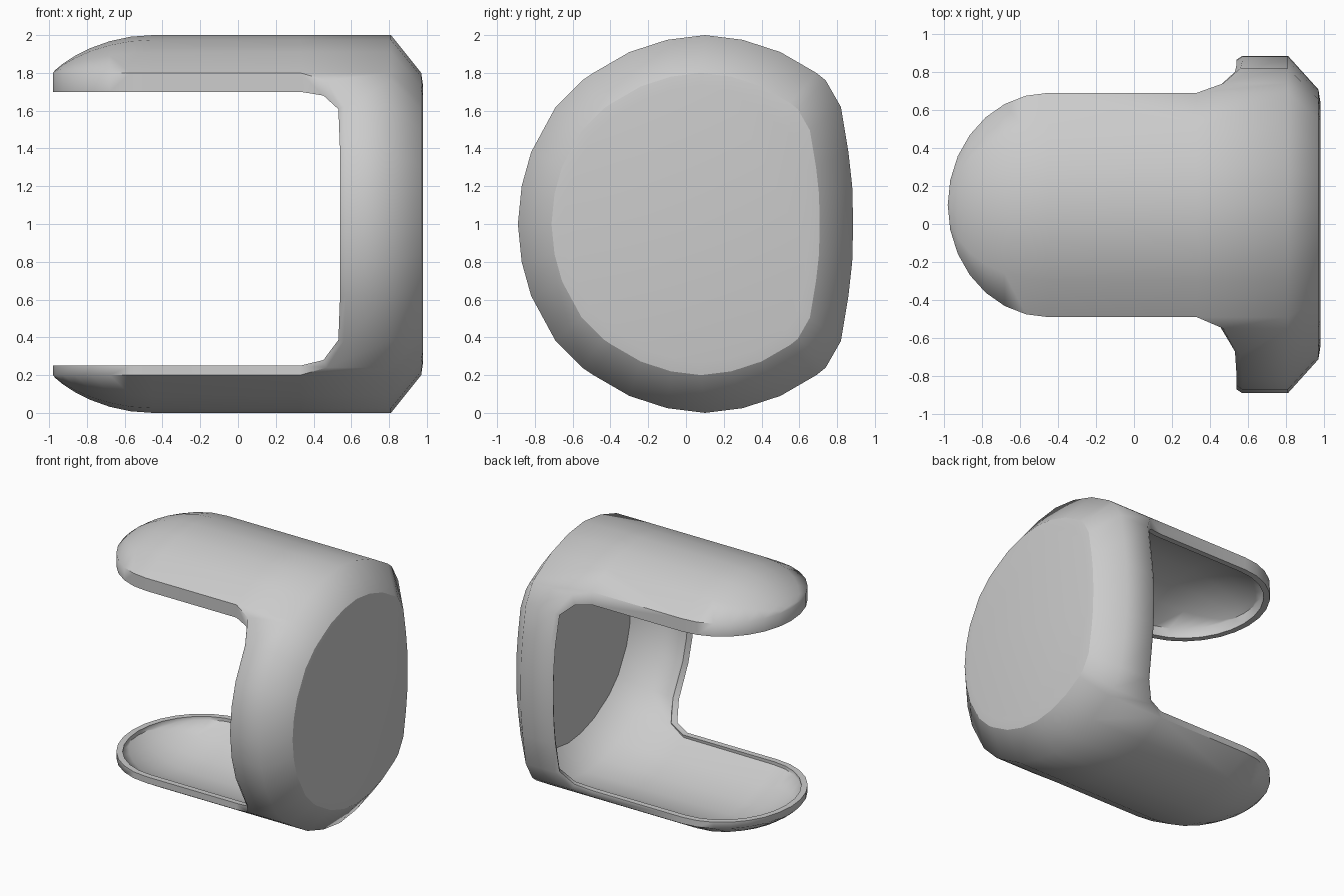
import bpy
import bmesh
import math

cube = bpy.data.objects.get("Cube")
if cube:
    bpy.data.objects.remove(cube)

# Upper half of the cross-section (y, z), front to back
HALF = [(-0.89, 1.0), (-0.87, 1.2), (-0.82, 1.38), (-0.69, 1.62), (-0.55, 1.76),
        (-0.49, 1.8), (-0.3, 1.91), (-0.1, 1.975), (0.1, 2.0), (0.3, 1.975),
        (0.5, 1.91), (0.69, 1.8), (0.74, 1.76), (0.82, 1.62), (0.86, 1.38),
        (0.88, 1.2), (0.885, 1.0)]
SECTION = HALF + [(y, 2 - z) for y, z in HALF[-2:0:-1]]
COUNT = len(SECTION)
TONGUE_X, WALL_X = 0.33, 0.57
TIP_X, TIP_LENGTH = -0.45, 0.53
MID_Y = 0.1


def edge_x(z):
    """Where the open side of the cup begins, rounded into the tongues."""
    h = abs(z - 1)
    if h > 0.79:
        return TONGUE_X
    if h > 0.7:
        return 0.47
    return 0.56 if h > 0.5 else WALL_X


def bridge(bm, a, b, closed=True):
    n = len(a)
    for i in range(n if closed else n - 1):
        j = (i + 1) % n
        bm.faces.new((a[i], a[j], b[j], b[i]))


def ring(bm, x, scale):
    return [bm.verts.new((x, y * scale, 1 + (z - 1) * scale)) for y, z in SECTION]


def add_tongue(bm, root):
    """Straight arm that ends in a rounded, drooping tip."""
    side = 1 if root[0].co.z > 1 else -1
    base_z = 1 + 0.8 * side
    profile = [(v.co.y, v.co.z) for v in root]
    previous = root
    for step in range(8):
        angle = math.radians(90 * step / 7)
        c = max(math.cos(angle), 0.0)
        row = [bm.verts.new((TIP_X - TIP_LENGTH * math.sin(angle),
                             MID_Y + (y - MID_Y) * c,
                             base_z + (z - base_z) * c ** 1.7)) for y, z in profile]
        bridge(bm, previous, row, closed=False)
        previous = row


bm = bmesh.new()

# Cup wall, bevel and end cap
rim = [bm.verts.new((edge_x(z), y, z)) for y, z in SECTION]
shoulder = ring(bm, 0.81, 1)
cap_edge = ring(bm, 0.97, 0.8)
cap_inner = ring(bm, 0.98, 0.73)
for a, b in ((rim, shoulder), (shoulder, cap_edge), (cap_edge, cap_inner)):
    bridge(bm, a, b)
bm.faces.new(cap_inner)
for i in range(COUNT):
    bm.edges.get((cap_edge[i], cap_edge[(i + 1) % COUNT])).smooth = False

# Two tongues, top and bottom
top_root = rim[5:12]
bottom_root = rim[COUNT - 11:COUNT - 4]
for root in (top_root, bottom_root):
    add_tongue(bm, root)
bmesh.ops.remove_doubles(bm, verts=bm.verts, dist=0.0005)

# Lip turned in around the open edge
border = [e for e in bm.edges if e.is_boundary]
lip = bmesh.ops.extrude_edge_only(bm, edges=border)["geom"]
for v in [g for g in lip if isinstance(g, bmesh.types.BMVert)]:
    w = min(max((v.co.x - TONGUE_X) / (WALL_X - TONGUE_X), 0), 1)
    depth = -0.1 if v.co.z > 1 else 0.05
    v.co.z += depth * (1 - w ** 3)
    v.co.x -= 0.03 * w
    v.co.y -= math.copysign(0.02 * w, v.co.y)

bmesh.ops.recalc_face_normals(bm, faces=bm.faces)
cap = max(bm.faces, key=lambda f: f.calc_center_median().x)
if cap.normal.x < 0:
    bmesh.ops.reverse_faces(bm, faces=bm.faces)

mesh = bpy.data.meshes.new("clevis_cup")
bm.to_mesh(mesh)
bm.free()
cup = bpy.data.objects.new("clevis_cup", mesh)
bpy.context.collection.objects.link(cup)
bpy.ops.object.select_all(action="DESELECT")
cup.select_set(True)
bpy.context.view_layer.objects.active = cup

# Wall thickness, with a thin end cap
shell = cup.modifiers.new("shell", "SOLIDIFY")
shell.thickness = 0.045
shell.offset = -1
shell.use_even_offset = True
bpy.ops.object.modifier_apply(modifier=shell.name)
for v in cup.data.vertices:
    if 0.88 < v.co.x < 0.965:
        v.co.x = 0.96

bpy.ops.object.shade_smooth_by_angle(angle=math.radians(58), keep_sharp_edges=True)

# Plain grey finish
grey = bpy.data.materials.new("light_grey")
grey.use_nodes = True
colour = (0.6, 0.6, 0.6, 1)
grey.diffuse_color = colour
grey.node_tree.nodes["Principled BSDF"].inputs["Base Color"].default_value = colour
cup.data.materials.append(grey)
